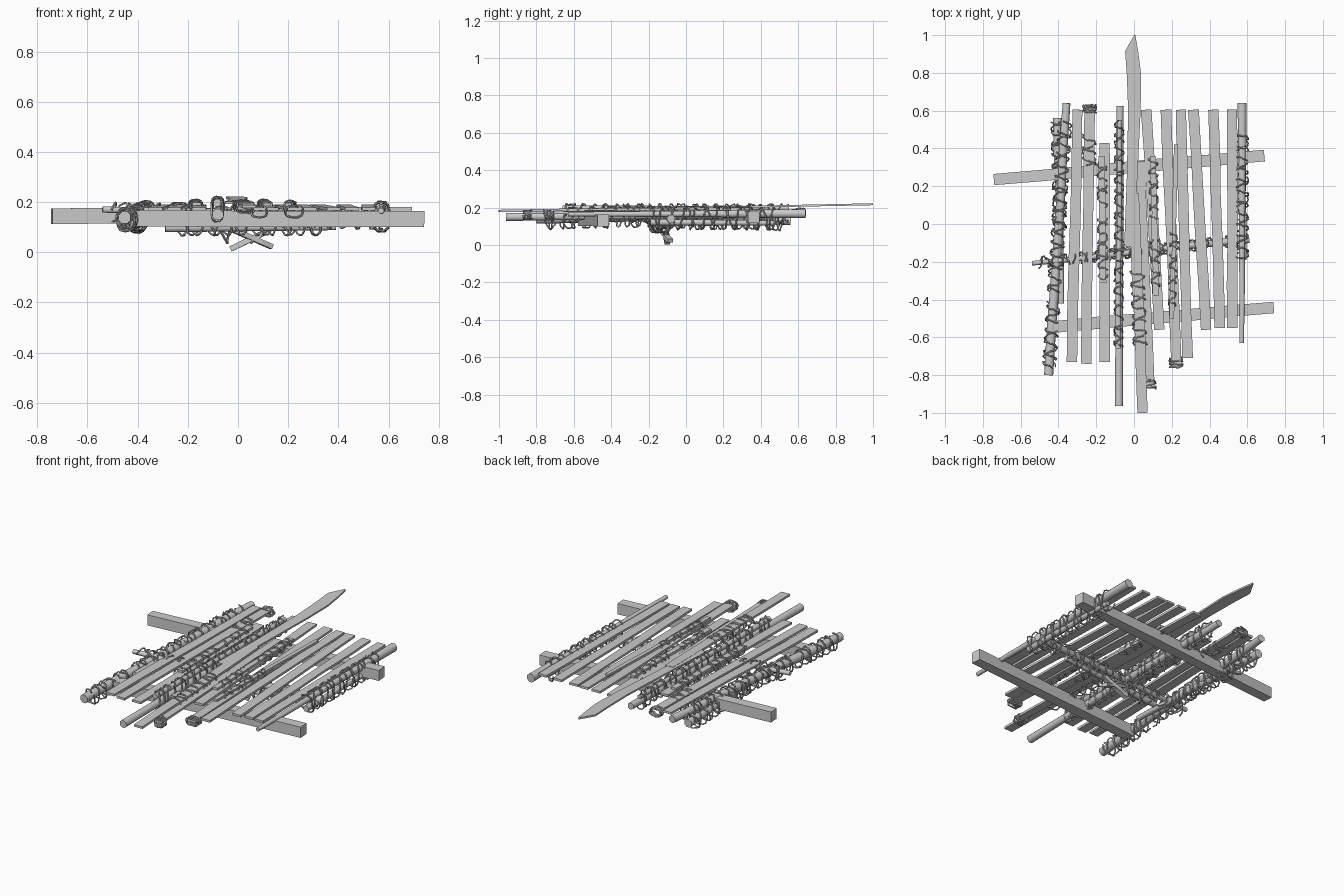
import bpy, bmesh, math, random
from mathutils import Vector as V

if "Cube" in bpy.data.objects:
    bpy.data.objects.remove(bpy.data.objects["Cube"])

random.seed(4)
UP = V((0, 0, 1))
TAU = math.tau
PARTS = {}  # name -> (start, end, half width, half height), used to place lashings


def ngon(r, sides):
    return [(r * math.cos(TAU * (k + .5) / sides), r * math.sin(TAU * (k + .5) / sides))
            for k in range(sides)]


def loft(name, path, profiles, ref=UP):
    """Sweep one profile per path point; cap both ends."""
    bm = bmesh.new()
    rings = []
    for i, p in enumerate(path):
        d = (path[min(i + 1, len(path) - 1)] - path[max(i - 1, 0)]).normalized()
        side = d.cross(ref).normalized()
        up = side.cross(d)
        rings.append([bm.verts.new(p + side * u + up * v) for u, v in profiles[i]])
    n = len(rings[0])
    for a, b in zip(rings, rings[1:]):
        for k in range(n):
            bm.faces.new((a[k], a[(k + 1) % n], b[(k + 1) % n], b[k]))
    bm.faces.new(rings[0])
    bm.faces.new(rings[-1])
    bmesh.ops.recalc_face_normals(bm, faces=bm.faces)
    me = bpy.data.meshes.new(name)
    bm.to_mesh(me)
    bm.free()
    ob = bpy.data.objects.new(name, me)
    bpy.context.collection.objects.link(ob)
    return ob


def line(a, b, seg, wob=0.002):
    pts = [V(a).lerp(V(b), i / seg) for i in range(seg + 1)]
    for p in pts[1:-1]:
        p += V((random.uniform(-wob, wob), random.uniform(-wob, wob), 0))
    return pts


def board(name, a, b, w=.055, h=.013, seg=5):
    profs = []
    for _ in range(seg + 1):
        l, r = [w / 2 + random.uniform(-.002, .002) for _ in "lr"]
        profs.append([(-l, -h / 2), (r, -h / 2), (r, h / 2), (-l, h / 2)])
    PARTS[name] = (V(a), V(b), w / 2, h / 2)
    return loft(name, line(a, b, seg), profs)


def pole(name, a, b, r0, r1, seg=6):
    profs = [ngon((r0 + (r1 - r0) * i / seg) * random.uniform(.96, 1.04), 8)
             for i in range(seg + 1)]
    r = max(r0, r1)
    PARTS[name] = (V(a), V(b), r, r)
    ob = loft(name, line(a, b, seg, .003), profs)
    bpy.context.view_layer.objects.active = ob
    ob.select_set(True)
    bpy.ops.object.shade_smooth_by_angle(angle=math.radians(50))
    ob.select_set(False)


def lash(part, t0, t1, depth=.02):
    """Wind cord both ways round a stretch of a part, reaching `depth` below it."""
    a, b, w, h = PARTS[part]
    a, b = a.lerp(b, t0), a.lerp(b, t1)
    axis = (b - a).normalized()
    side = axis.cross(UP).normalized()
    up = side.cross(axis)
    hw, hh = w + .006, h + .005 + depth / 2
    turns = max(3, (b - a).length * 17)
    for hand, dens in ((1, 1), (-1, .6)):
        n, ph, pts = int(turns * dens * 12), random.uniform(0, TAU), []
        for i in range(n + 1):
            c, s = math.cos(ph + hand * TAU * i / 12), math.sin(ph + hand * TAU * i / 12)
            f = random.uniform(1, 1.12)
            pts.append(a.lerp(b, i / n) + axis * random.uniform(-.006, .006)
                       + side * hw * f * math.copysign(abs(c) ** .7, c)
                       + up * (hh * f * math.copysign(abs(s) ** .7, s) - depth / 2))
        loft(f"rope_on_{part}", pts, [ngon(.0042, 5)] * len(pts), axis)


# Square cross beams underneath
board("back_beam", (-.742, .235, .144), (.69, .362, .149), .062, .062)
board("front_beam", (-.43, -.545, .134), (.74, -.443, .132), .062, .064)

# Round poles
pole("middle_cross_pole", (-.54, -.208, .17), (.61, -.08, .14), .013, .022)
pole("lower_cross_pole", (-.29, -.175, .098), (.39, -.105, .1), .02, .013)
pole("left_pole", (-.452, -.8, .138), (-.357, .64, .172), .027, .023)
pole("left_twin_pole", (-.385, -.42, .155), (-.405, .56, .13), .016, .026)
pole("middle_pole", (-.08, -.963, .15), (-.074, .625, .168), .023, .021)
pole("middle_top_pole", (-.083, -.66, .197), (-.078, .55, .195), .016, .014)
pole("right_pole", (.57, -.63, .165), (.572, .64, .168), .012, .025)
pole("right_lower_pole", (.578, -.19, .122), (.578, .47, .118), .018, .014)

# Deck planks fanning across: back x, front x, front y
for i, (bx, fx, fy) in enumerate([(-.3, -.33, -.73), (-.235, -.255, -.74), (-.155, -.155, -.73),
                                  (.065, .135, -.56), (.17, .224, -.76), (.247, .283, -.71),
                                  (.315, .382, -.56), (.42, .455, -.55), (.52, .522, -.55)]):
    back_y = .43 if i == 2 else .605
    board(f"deck_plank_{i + 1}", (bx, back_y, .184), (fx, fy, .172))
board("under_plank", (.035, .33, .184), (.085, -.87, .172), .046)
board("long_front_plank", (0, .16, .202), (.047, -1, .182))

# Splints lashed over the deck
board("left_splint", (-.17, .36, .197), (-.165, -.31, .192), .034)
board("right_splint", (.222, .42, .196), (.2, -.5, .19), .022)
board("inner_splint", (.1, .36, .197), (.115, -.38, .19), .03)

# Broken plank with a pointed tip at the back: y, left edge, right edge
tip = [(-.12, -.052, .002), (.25, -.038, .018), (.6, -.031, .035),
       (.79, -.038, .038), (.915, -.047, .022), (1, .001, .007)]
loft("pointed_plank", [V((0, y, .198 + .02 * max(y, 0))) for y, _, _ in tip],
     [[(l, -.005), (r, -.005), (r, .005), (l, .005)] for _, l, r in tip])

# Loose crossed slats hanging below the centre
board("hanging_slat_1", (-.03, -.1, .013), (.12, -.11, .085), .03, .022)
board("hanging_slat_2", (.135, -.085, .022), (-.06, -.15, .108), .03, .02)

# Rope lashings: part, stretch along it, reach below
for args in [("left_pole", .03, .27), ("left_pole", .3, .93), ("left_twin_pole", .4, .98),
             ("deck_plank_2", -.02, .01), ("deck_plank_2", .1, .22),
             ("left_splint", .05, .4), ("left_splint", .5, .97),
             ("middle_top_pole", 0, .1, .05), ("middle_top_pole", .12, 1, .05),
             ("long_front_plank", .35, .7), ("inner_splint", 0, .45), ("inner_splint", .6, .95),
             ("deck_plank_5", .96, 1), ("right_splint", .5, .95),
             ("under_plank", .96, 1), ("right_pole", .35, .87, .05),
             ("middle_cross_pole", .03, .97), ("lower_cross_pole", .05, .95, .005)]:
    lash(*args)

# Dangling rope ends
for x0, x1 in ((-.08, -.04), (-.03, -.045), (.13, .05)):
    loft("rope_end", line((x0, -.14, .1), (x1, -.1, .035), 3), [ngon(.005, 4)] * 4)
